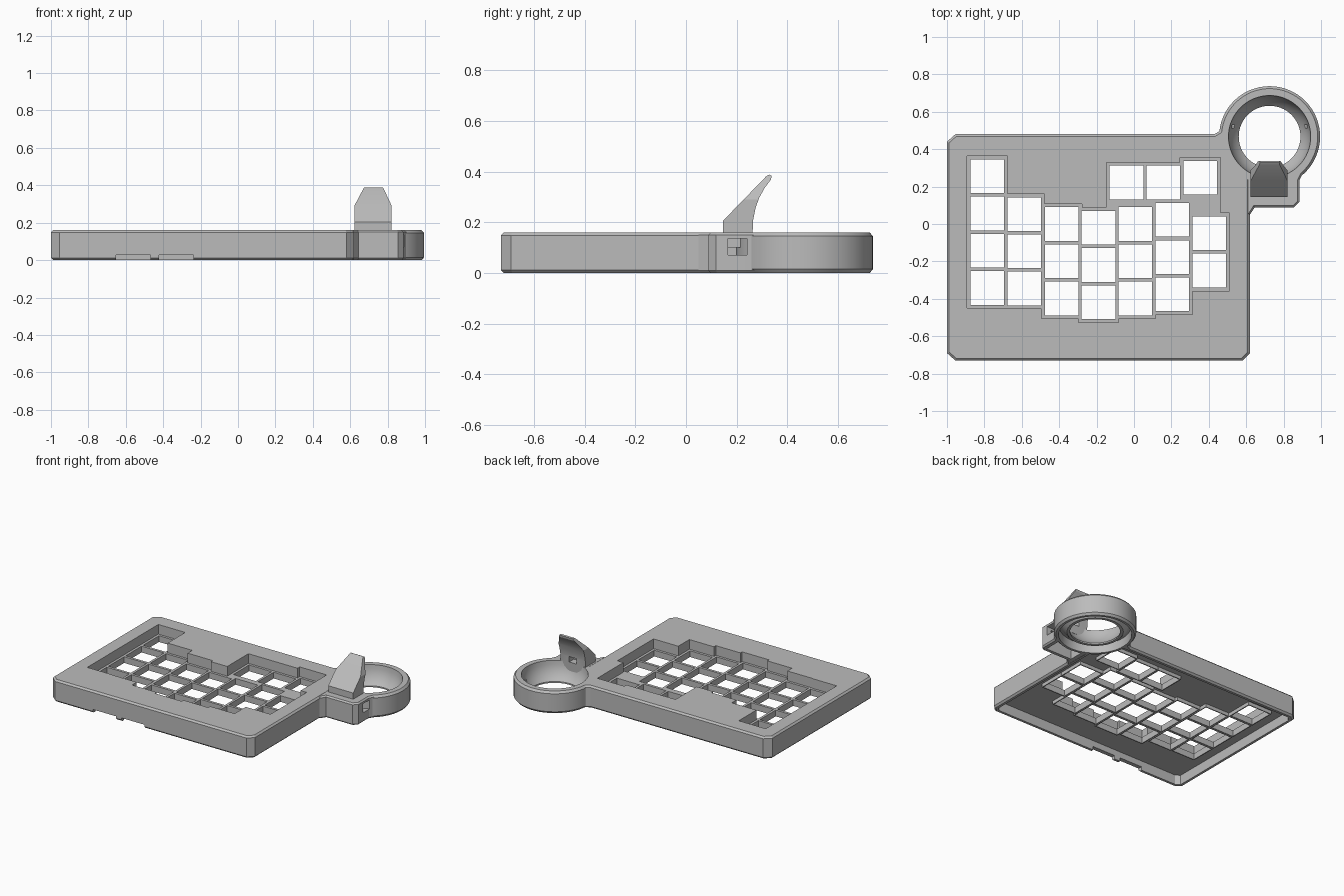
import bpy, bmesh, math
from mathutils import Vector

old = bpy.data.objects.get("Cube")
if old:
    bpy.data.objects.remove(old, do_unlink=True)

grey = bpy.data.materials.new("case grey")
grey.use_nodes = True
colour = (0.5, 0.5, 0.5, 1)
grey.diffuse_color = colour
for node in grey.node_tree.nodes:
    if node.type == 'BSDF_PRINCIPLED':
        node.inputs["Base Color"].default_value = colour


def make(name, bm):
    bmesh.ops.recalc_face_normals(bm, faces=bm.faces[:])
    mesh = bpy.data.meshes.new(name)
    bm.to_mesh(mesh)
    bm.free()
    mesh.materials.append(grey)
    obj = bpy.data.objects.new(name, mesh)
    bpy.context.scene.collection.objects.link(obj)
    return obj


def prism(name, points, lo, hi, axis='z', bevel=0):
    """Extrude an outline along an axis, with optional chamfered rims."""
    place = {'x': lambda u, v, w: (w, u, v),
             'y': lambda u, v, w: (u, w, v),
             'z': lambda u, v, w: (u, v, w)}[axis]
    bm = bmesh.new()
    low = [bm.verts.new(place(u, v, lo)) for u, v in points]
    high = [bm.verts.new(place(u, v, hi)) for u, v in points]
    caps = [bm.faces.new(low), bm.faces.new(high)]
    for i in range(len(points)):
        j = (i + 1) % len(points)
        bm.faces.new((low[i], low[j], high[j], high[i]))
    bmesh.ops.recalc_face_normals(bm, faces=bm.faces[:])
    if bevel:
        rims = [e for f in caps for e in f.edges]
        bmesh.ops.bevel(bm, geom=rims, offset=bevel, segments=1,
                        affect='EDGES', clamp_overlap=True)
    return make(name, bm)


def boxes(name, items):
    """Boxes given as (x, y, half width, half depth, bottom, top)."""
    bm = bmesh.new()
    for x, y, hx, hy, lo, hi in items:
        made = bmesh.ops.create_cube(bm, size=1)["verts"]
        for v in made:
            v.co = Vector((x + v.co.x * 2 * hx, y + v.co.y * 2 * hy,
                           lo + (v.co.z + 0.5) * (hi - lo)))
    return make(name, bm)


def circle(x, y, r, n=64):
    return [(x + r * math.cos(i * math.tau / n), y + r * math.sin(i * math.tau / n))
            for i in range(n)]


def combine(obj, cutter, operation='DIFFERENCE', overlap=False, keep=False):
    """Apply a boolean and drop the cutter."""
    mod = obj.modifiers.new("cut", 'BOOLEAN')
    mod.operation, mod.solver, mod.object = operation, 'EXACT', cutter
    mod.use_self = overlap
    bpy.context.view_layer.update()
    graph = bpy.context.evaluated_depsgraph_get()
    mesh = bpy.data.meshes.new_from_object(obj.evaluated_get(graph))
    obj.modifiers.clear()
    obj.data = mesh
    mesh.materials.clear()
    mesh.materials.append(grey)
    for p in mesh.polygons:
        p.material_index = 0
    if not keep:
        bpy.data.objects.remove(cutter, do_unlink=True)


TOP, FLOOR, CEILING, SOCKET = 0.16, 0.09, 0.07, 0.045
RX, RY = 0.725, 0.467

# Key layout: column x, top key y, number of keys
columns = [(-0.785, 0.255, 4), (-0.587, 0.053, 3), (-0.387, 0, 3), (-0.19, -0.02, 3),
           (0.007, 0, 3), (0.204, 0.022, 3), (0.402, -0.05, 2),
           (-0.04, 0.222, 1), (0.157, 0.222, 1), (0.354, 0.247, 1)]
keys = [(x, y - 0.199 * i) for x, y, n in columns for i in range(n)]

# Main case: chamfered slab, hollow underneath
case = prism("keyboard_case", [
    (-0.955, -0.73), (0.58, -0.73), (0.62, -0.69), (0.62, 0.4), (0.6, 0.53), (0.48, 0.53),
    (0.455, 0.495), (0.43, 0.48), (-0.955, 0.48), (-1, 0.44), (-1, -0.69)], 0, TOP, bevel=0.012)
combine(case, prism("cavity", [
    (-0.94, -0.7), (0.57, -0.7), (0.59, -0.68), (0.59, 0.45),
    (-0.94, 0.45), (-0.97, 0.42), (-0.97, -0.68)], -0.1, CEILING))

# Key well following the staggered columns
well = [(x, y, 0.108, 0.108, FLOOR, 0.3) for x, y in keys]
well += [(0.155, 0.115, 0.302, 0.03, FLOOR, 0.3), (0.36, 0.09, 0.102, 0.07, FLOOR, 0.3)]
combine(case, boxes("well", well), overlap=True)

# Key openings, framed below by short sockets
sockets = boxes("key_sockets", [(x, y, 0.097, 0.097, SOCKET, FLOOR - 0.002) for x, y in keys])
holes = boxes("openings", [(x, y, 0.09, 0.09, -0.1, 0.3) for x, y in keys])
combine(case, holes, keep=True)
combine(sockets, holes)

# Port notches in the front wall and clearance for the ball ring
combine(case, boxes("notches", [(x, -0.72, 0.092, 0.035, -0.1, 0.026)
                                for x in (-0.56, -0.33)]))
combine(case, prism("clearance", circle(RX, RY, 0.248), -0.1, 0.3))

# Block that carries the thumb fin
block = prism("fin_block", [
    (0.6, 0.05), (0.62, 0.05), (0.645, 0.088), (0.855, 0.088), (0.885, 0.118),
    (0.885, 0.235), (0.905, 0.275), (0.9, 0.4), (0.6, 0.4)], 0, TOP, bevel=0.01)
combine(block, prism("clearance", circle(RX, RY, 0.248), -0.1, 0.3))
combine(block, boxes("pocket", [(0.745, 0.18, 0.105, 0.06, -0.1, 0.12)]))
combine(block, boxes("side_window", [(0.88, 0.203, 0.06, 0.037, 0.07, 0.135)]))

# Ball ring: lathed wall with a cupped inside
profile = [(0.27, 0.015), (0.27, 0.145), (0.257, TOP), (0.22, TOP), (0.217, 0.13),
           (0.209, 0.1), (0.195, 0.07), (0.177, 0.045), (0.165, 0.032), (0.165, 0.022),
           (0.185, 0.022), (0.215, 0.055), (0.235, 0.06), (0.24, 0), (0.258, 0)]
bm = bmesh.new()
STEPS = 64
loops = []
for i in range(STEPS):
    a = i * math.tau / STEPS
    loops.append([bm.verts.new((RX + r * math.cos(a), RY + r * math.sin(a), z))
                  for r, z in profile])
for i in range(STEPS):
    a, b = loops[i], loops[(i + 1) % STEPS]
    for k in range(len(profile)):
        m = (k + 1) % len(profile)
        bm.faces.new((a[k], b[k], b[m], a[m]))
ring = make("ball_ring", bm)

# Bearing recesses in the cup
for side in (-1, 1):
    combine(ring, boxes("recess", [(RX + side * 0.185, RY + 0.055, 0.016, 0.011, 0.075, 0.1)]))
ring.data.shade_smooth()
ring.data.set_sharp_from_angle(angle=math.radians(30))

# Thumb fin: curved side profile trimmed by a tapered front outline
fin = prism("thumb_fin", [
    (0.145, 0.1), (0.145, 0.205), (0.23, 0.292), (0.315, 0.38), (0.328, 0.388), (0.338, 0.383),
    (0.335, 0.368), (0.31, 0.335), (0.288, 0.295), (0.274, 0.255), (0.265, 0.21), (0.26, 0.1)],
    0.5, 0.95, axis='x')
combine(fin, prism("fin_outline", [
    (0.622, 0.09), (0.822, 0.09), (0.822, 0.29), (0.77, 0.4), (0.68, 0.4), (0.622, 0.29)],
    0, 0.6, axis='y'), 'INTERSECT')
combine(fin, boxes("fin_recess", [(0.722, 0.26, 0.03, 0.05, 0.165, 0.205)]))
fin.data.shade_smooth()
fin.data.set_sharp_from_angle(angle=math.radians(25))
